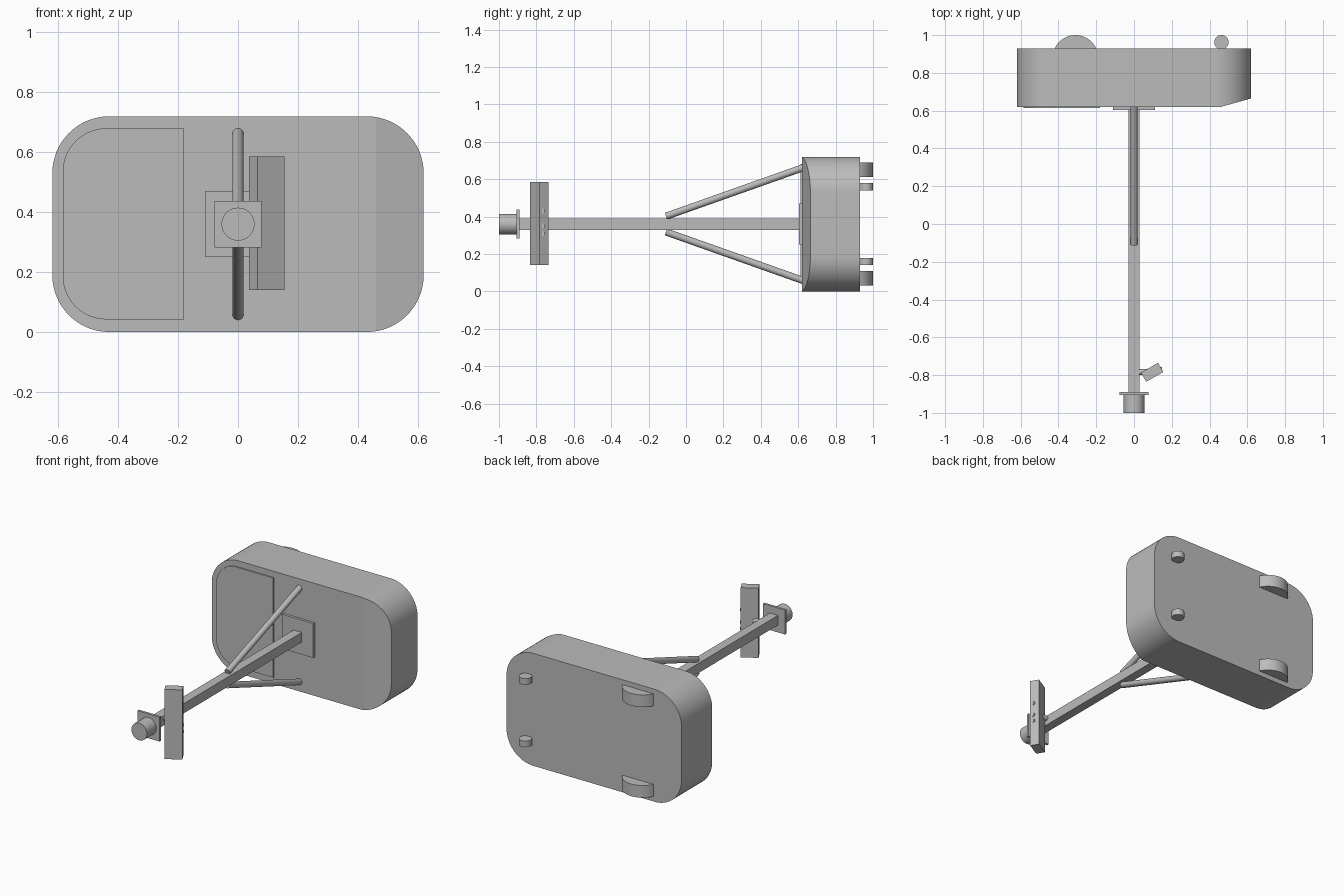
import bpy, bmesh, math
from mathutils import Vector

cube = bpy.data.objects.get("Cube")
if cube:
    bpy.data.objects.remove(cube)

grey = bpy.data.materials.new("plain_grey")
grey.use_nodes = True
grey.diffuse_color = (0.5, 0.5, 0.5, 1)
grey.node_tree.nodes["Principled BSDF"].inputs["Base Color"].default_value = (0.5, 0.5, 0.5, 1)

MID = 0.36  # height of the axle and boom


def finish(obj, name):
    obj.name = name
    obj.data.materials.clear()
    obj.data.materials.append(grey)
    bpy.ops.object.select_all(action='DESELECT')
    obj.select_set(True)
    bpy.context.view_layer.objects.active = obj
    bpy.ops.object.shade_smooth_by_angle(angle=math.radians(30))
    return obj


def box(name, center, size, turn=0):
    bpy.ops.mesh.primitive_cube_add(size=1, location=center, rotation=(0, 0, turn))
    obj = bpy.context.object
    obj.scale = size
    return finish(obj, name)


def rod(name, start, end, radius, sides=48):
    a, b = Vector(start), Vector(end)
    bpy.ops.mesh.primitive_cylinder_add(vertices=sides, radius=radius,
                                        depth=(b - a).length, location=(a + b) / 2)
    obj = bpy.context.object
    obj.rotation_euler = (b - a).to_track_quat('Z', 'Y').to_euler()
    return finish(obj, name)


def rounded_slab(name, x0, x1, z0, z1, y0, y1, r_left, r_right, cut=None):
    """Extruded front-facing rounded rectangle, optionally sliced by a plane."""
    corners = [(x1, z1, -1, -1, r_right, 0), (x0, z1, 1, -1, r_left, 1),
               (x0, z0, 1, 1, r_left, 2), (x1, z0, -1, 1, r_right, 3)]
    bm = bmesh.new()
    ring = []
    for x, z, sx, sz, r, quarter in corners:
        steps = 16 if r else 0
        for i in range(steps + 1):
            t = math.pi / 2 * (quarter + i / max(steps, 1))
            ring.append(bm.verts.new((x + sx * r + r * math.cos(t), y0,
                                      z + sz * r + r * math.sin(t))))
    face = bm.faces.new(ring)
    out = bmesh.ops.extrude_face_region(bm, geom=[face])
    moved = [g for g in out["geom"] if isinstance(g, bmesh.types.BMVert)]
    bmesh.ops.translate(bm, verts=moved, vec=(0, y1 - y0, 0))
    if cut:
        res = bmesh.ops.bisect_plane(bm, geom=bm.verts[:] + bm.edges[:] + bm.faces[:],
                                     plane_co=cut[0], plane_no=cut[1], clear_outer=True)
        edges = [g for g in res["geom_cut"] if isinstance(g, bmesh.types.BMEdge)]
        bmesh.ops.contextual_create(bm, geom=edges)
    bmesh.ops.recalc_face_normals(bm, faces=bm.faces[:])
    mesh = bpy.data.meshes.new(name)
    bm.to_mesh(mesh)
    bm.free()
    obj = bpy.data.objects.new(name, mesh)
    bpy.context.collection.objects.link(obj)
    finish(obj, name)
    # the shallow bevel meets the front face below the usual angle: keep it crisp
    if cut:
        bpy.ops.object.shade_smooth_by_angle(angle=math.radians(12))
    return obj


# Main case with a shallow sloped front edge, and its raised side panel
rounded_slab("case", -0.62, 0.62, 0, 0.72, 0.62, 0.93, 0.19, 0.19,
             cut=((0.46, 0.62, 0), (0.045, -0.16, 0)))
rounded_slab("side_panel", -0.585, -0.18, 0.042, 0.68, 0.613, 0.625, 0.145, 0)

# Boom, its mounting plate and end fitting
box("mount_plate", (0, 0.614, MID), (0.22, 0.022, 0.22))
box("boom", (0, -0.14, MID), (0.058, 1.51, 0.062))
box("end_plate", (0, -0.897, MID), (0.156, 0.016, 0.156))
rod("end_knob", (0, -1, MID), (0, -0.895, MID), 0.055)

# Upper and lower braces
for label, s in (("upper", 1), ("lower", -1)):
    rod(label + "_brace", (0, -0.107, MID + s * 0.042), (0, 0.63, MID + s * 0.303), 0.019, 32)

# Angled handle bar, its stem and side buttons
box("handle_bar", (0.096, -0.785, 0.363), (0.104, 0.056, 0.446), math.radians(30))
rod("handle_stem", (0.02, -0.783, 0.375), (0.07, -0.783, 0.375), 0.016, 24)
for i, z in enumerate((0.43, 0.35, 0.31)):
    rod("button_%d" % (i + 1), (0.12, -0.77, z), (0.148, -0.77, z), 0.014, 24)

# Rear wheels and small feet, in mirrored pairs
for label, s in (("upper", 1), ("lower", -1)):
    z = MID + s * 0.29
    rod(label + "_wheel", (-0.31, 0.879, z - 0.039), (-0.31, 0.879, z + 0.039), 0.121, 64)
    z = MID + s * 0.2
    rod(label + "_foot", (0.463, 0.962, z - 0.02), (0.463, 0.962, z + 0.02), 0.038, 32)
